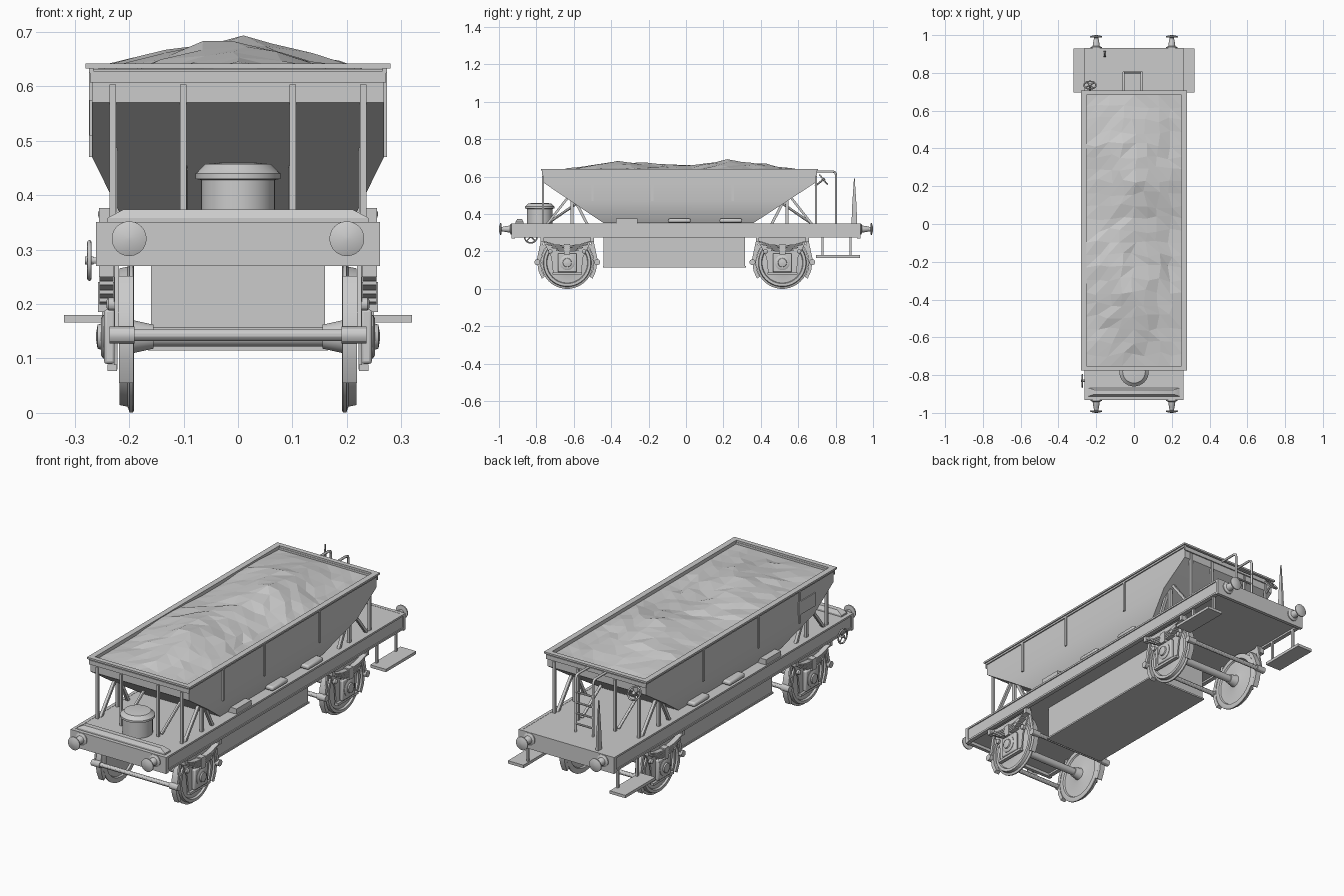
import bpy, bmesh, math, random
from mathutils import Vector

random.seed(4)

def obj(name, verts, faces):
    me = bpy.data.meshes.new(name)
    me.from_pydata(verts, [], faces)
    bm = bmesh.new()
    bm.from_mesh(me)
    bmesh.ops.recalc_face_normals(bm, faces=bm.faces)
    bm.to_mesh(me)
    bm.free()
    o = bpy.data.objects.new(name, me)
    bpy.context.collection.objects.link(o)
    return o

def loft(name, rings, caps=True):
    n = len(rings[0])
    verts = [v for r in rings for v in r]
    faces = [(k*n+i, k*n+(i+1) % n, (k+1)*n+(i+1) % n, (k+1)*n+i)
             for k in range(len(rings)-1) for i in range(n)]
    if caps:
        faces += [tuple(range(n)), tuple(range(len(verts)-n, len(verts)))]
    return obj(name, verts, faces)

def rect(x0, x1, y0, y1, z):
    return [(x0, y0, z), (x1, y0, z), (x1, y1, z), (x0, y1, z)]

def box(name, x0, x1, y0, y1, z0, z1, bevel=0):
    o = loft(name, [rect(x0, x1, y0, y1, z0), rect(x0, x1, y0, y1, z1)])
    if bevel:
        b = o.modifiers.new("bevel", 'BEVEL')
        b.width, b.segments = bevel, 2
    return o

def prism(name, prof, x0, x1):  # y-z profile extruded along x
    return loft(name, [[(x, y, z) for y, z in prof] for x in (x0, x1)])

def lathe(name, prof, loc, axis, n=28):  # (radius, distance along axis)
    a = Vector(axis).normalized()
    u = a.orthogonal().normalized()
    v = a.cross(u)
    return loft(name, [[tuple(Vector(loc) + a*t + (u*math.cos(2*math.pi*i/n) + v*math.sin(2*math.pi*i/n))*r)
                        for i in range(n)] for r, t in prof])

def rod(name, p, q, r, n=12):
    d = Vector(q) - Vector(p)
    return lathe(name, [(r, 0), (r, d.length)], p, d, n)

def tube(name, pts, r, cyclic=False):
    cu = bpy.data.curves.new(name, 'CURVE')
    cu.dimensions, cu.bevel_depth, cu.bevel_resolution = '3D', r, 2
    cu.use_fill_caps = True
    s = cu.splines.new('POLY')
    s.points.add(len(pts)-1)
    for pt, co in zip(s.points, pts):
        pt.co = (*co, 1)
    s.use_cyclic_u = cyclic
    o = bpy.data.objects.new(name, cu)
    bpy.context.collection.objects.link(o)

def handwheel(name, c, axis, r):
    c, a = Vector(c), Vector(axis).normalized()
    u = a.orthogonal().normalized()
    v = a.cross(u)
    ring = [c + (u*math.cos(t*math.pi/10) + v*math.sin(t*math.pi/10))*r for t in range(20)]
    tube(name + "_rim", ring, 0.004, True)
    for k in (0, 5):
        rod(name + "_spoke", ring[k], ring[k+10], 0.003, 8)
    rod(name + "_hub", c - a*0.008, c + a*0.008, 0.008)

# Underframe
box("deck", -0.25, 0.25, -0.925, 0.925, 0.285, 0.35)
box("under_hopper_box", -0.16, 0.16, -0.44, 0.315, 0.118, 0.29)
box("box_bottom_flange", -0.165, 0.165, -0.445, 0.32, 0.115, 0.123)
for s in (-1, 1):
    y = sorted((s*0.915, s*0.932))
    box("headstock", -0.261, 0.261, *y, 0.27, 0.351)
    x = sorted((s*0.245, s*0.261))
    for z in (0.276, 0.342):
        box("solebar_flange", *x, -0.92, 0.92, z, z+0.009)
    box("solebar_web", *sorted((s*0.24, s*0.256)), -0.92, 0.92, 0.276, 0.35)
    # buffers
    for e in (-1, 1):
        lathe("buffer", [(0.03, 0), (0.03, 0.006), (0.019, 0.012), (0.014, 0.045), (0.012, 0.048), (0.012, 0.056),
                         (0.032, 0.058), (0.032, 0.063), (0.022, 0.067), (0.004, 0.07)],
              (s*0.2, e*0.93, 0.32), (0, e, 0))

# Hopper
loft("hopper", [rect(-0.21, 0.21, -0.44, 0.36, 0.352), rect(-0.268, 0.268, -0.617, 0.542, 0.47),
                rect(-0.268, 0.268, -0.765, 0.695, 0.57), rect(-0.268, 0.268, -0.765, 0.695, 0.632),
                rect(-0.255, 0.255, -0.752, 0.682, 0.632), rect(-0.255, 0.255, -0.752, 0.682, 0.6)])
for s in (-1, 1):
    x = sorted((s*0.252, s*0.28))
    box("rim_side", *x, -0.775, 0.705, 0.633, 0.642)
    box("rim_side_lip", *sorted((s*0.265, s*0.274)), -0.77, 0.70, 0.624, 0.635)
    for y in (-0.5, -0.18, 0.25):
        box("hopper_rib", *sorted((s*0.266, s*0.274)), y-0.006, y+0.006, 0.47, 0.633)
    # end plates and posts
    end = -0.765 if s < 0 else 0.695
    box("rim_end", -0.28, 0.28, *sorted((end - s*0.013, end + s*0.011)), 0.633, 0.642)
    box("end_band", -0.272, 0.272, *sorted((end, end + s*0.006)), 0.607, 0.628)
    for px in (-0.23, -0.101, 0.101, 0.23):
        box("end_post", px-0.006, px+0.006, end-0.006, end+0.006, 0.35, 0.603)
    # diagonal side struts
    for k in (-1, 1):
        e2 = end - s*0.025
        sx = sorted((k*0.222, k*0.236))
        for a, b, zt in ((0, 0.11, 0.49), (0.13, 0.13, 0.49), (0.21, 0.14, 0.485)):
            ya, yb = e2 - s*a, e2 - s*b
            prism("strut", [(ya-0.008, 0.35), (ya+0.008, 0.35), (yb+0.008, zt), (yb-0.008, zt)], *sx)
        rod("inner_strut", (k*0.1, e2, 0.35), (k*0.1, e2 - s*0.16, 0.46), 0.007)
    # discharge covers along the deck edge
    box("deck_box", *sorted((s*0.2, s*0.255)), -0.375, -0.26, 0.35, 0.376)
    for y in (-0.035, 0.24):
        box("discharge_cover", *sorted((s*0.2, s*0.257)), y-0.06, y+0.06, 0.354, 0.376, 0.008)
box("side_plate", -0.273, -0.265, -0.62, -0.49, 0.51, 0.575)

# Ballast load: rough ridge, low at the walls
ridge = [(-0.753, 0.622), (-0.62, 0.642), (-0.5, 0.668), (-0.38, 0.688), (-0.2, 0.675), (0, 0.66),
         (0.13, 0.68), (0.22, 0.69), (0.36, 0.678), (0.48, 0.66), (0.6, 0.636), (0.69, 0.622)]
def ridge_z(y):
    for (a, za), (b, zb) in zip(ridge, ridge[1:]):
        if y <= b:
            return za + (zb-za)*(y-a)/(b-a)
    return 0.622
nx, ny, verts, faces = 8, 22, [], []
for j in range(ny+1):
    for i in range(nx+1):
        x, y = -0.256 + 0.512*i/nx, -0.753 + 1.436*j/ny
        edge = i in (0, nx) or j in (0, ny)
        cx = -0.03 + 0.035*math.sin(9*y)
        f = max(0, 1 - abs(x-cx)/0.25)**0.85
        z = 0.622 + (ridge_z(y)-0.622)*f
        if not edge:
            x += random.uniform(-0.015, 0.015)
            y += random.uniform(-0.015, 0.015)
            z += random.uniform(-0.006, 0.005)
        verts.append((x, y, z))
for j in range(ny):
    for i in range(nx):
        a, b, c, d = j*(nx+1)+i, j*(nx+1)+i+1, (j+1)*(nx+1)+i+1, (j+1)*(nx+1)+i
        faces += [(a, b, c), (a, c, d)] if i < nx/2 else [(a, b, d), (b, c, d)]
load = obj("ballast_load", verts, faces)

# Running gear
for ay in (-0.635, 0.515):
    rod("axle", (-0.2, ay, 0.14), (0.2, ay, 0.14), 0.018, 20)
    for s in (-1, 1):
        lathe("wheel", [(0.022, -0.05), (0.03, -0.014), (0.05, -0.009), (0.112, -0.006), (0.116, -0.014), (0.136, -0.014),
                        (0.14, -0.012), (0.14, -0.006), (0.129, -0.002), (0.126, 0.013), (0.112, 0.013), (0.108, 0.004),
                        (0.045, 0.007), (0.03, 0.014)], (s*0.205, ay, 0.14), (s, 0, 0), 36)
        xs = lambda a, b: sorted((s*a, s*b))
        prism("axle_guard", [(ay+y, z) for y, z in ((-0.135, 0.28), (-0.125, 0.25), (-0.085, 0.17), (-0.075, 0.08),
              (0.075, 0.08), (0.085, 0.17), (0.125, 0.25), (0.135, 0.28))], *xs(0.221, 0.228))
        box("axlebox", *xs(0.226, 0.246), ay-0.05, ay+0.05, 0.09, 0.19, 0.005)
        lathe("axlebox_cover", [(0.04, 0), (0.04, 0.01), (0.033, 0.014), (0.024, 0.014), (0.022, 0.02), (0.005, 0.023)],
              (s*0.238, ay, 0.14), (s, 0, 0), 24)
        box("guard_tie", *xs(0.222, 0.24), ay-0.08, ay+0.08, 0.077, 0.089)
        # leaf spring
        for k in range(4):
            L, zc = 0.135 - 0.025*k, 0.232 - 0.009*k
            top = [(ay + L*t, zc + 1.6*(L*t)**2) for t in (-1, -0.5, 0, 0.5, 1)]
            prism("spring_leaf", top + [(y, z-0.007) for y, z in top[::-1]], *xs(0.229, 0.254))
        box("spring_buckle", *xs(0.227, 0.257), ay-0.016, ay+0.016, 0.185, 0.24)
        for e in (-1, 1):
            box("spring_hanger", *xs(0.228, 0.255), ay+e*0.133-0.009, ay+e*0.133+0.009, 0.25, 0.282)
            lathe("guard_bolt", [(0.012, 0), (0.012, 0.012), (0.006, 0.016)], (s*0.226, ay+e*0.09, 0.20), (s, 0, 0), 12)
            # brake shoe hugging the tread
            arc = [math.radians(d) for d in (-32, -16, 0, 16, 32, 44)]
            prism("brake_shoe", [(ay+e*0.142*math.cos(t), 0.14+0.142*math.sin(t)) for t in arc] +
                  [(ay+e*0.16*math.cos(t), 0.14+0.16*math.sin(t)) for t in arc[::-1]], *xs(0.192, 0.219))
            prism("brake_hanger", [(ay+e*0.152, 0.13), (ay+e*0.168, 0.13), (ay+e*0.135, 0.285), (ay+e*0.119, 0.285)],
                  *xs(0.219, 0.227))
            rod("brake_pin", (s*0.19, ay+e*0.16, 0.143), (s*0.236, ay+e*0.16, 0.143), 0.016)
    for e in (-1, 1):
        rod("brake_beam", (-0.2, ay+e*0.16, 0.143), (0.2, ay+e*0.16, 0.143), 0.011)

# Front platform: tank, tread bar and side handwheel
lathe("tank", [(0.068, 0), (0.068, 0.078), (0.078, 0.08), (0.078, 0.09), (0.07, 0.097), (0.06, 0.107), (0.03, 0.11)],
      (0, -0.782, 0.35), (0, 0, 1), 32)
loft("front_bar", [rect(-0.24, 0.24, -0.912, -0.868, 0.35), rect(-0.24, 0.24, -0.912, -0.868, 0.358),
                   rect(-0.21, 0.21, -0.902, -0.878, 0.374)])
handwheel("side_handwheel", (-0.273, -0.83, 0.28), (1, 0, 0), 0.034)
rod("side_handwheel_shaft", (-0.275, -0.83, 0.28), (-0.23, -0.83, 0.28), 0.006)

# Rear platform: ladder, lamp post, brake wheel and steps
for x in (-0.055, 0.04):
    tube("ladder_rail", [(x, 0.70, 0.628), (x, 0.785, 0.628), (x, 0.797, 0.623), (x, 0.802, 0.61), (x, 0.802, 0.35)], 0.006)
for k in range(4):
    rod("ladder_rung", (-0.055, 0.802, 0.39+k*0.052), (0.04, 0.802, 0.39+k*0.052), 0.005, 8)
loft("pointed_post", [rect(-0.162, -0.148, 0.885, 0.915, 0.35), rect(-0.16, -0.15, 0.888, 0.912, 0.44),
                      rect(-0.157, -0.153, 0.898, 0.902, 0.592)])
handwheel("brake_handwheel", (-0.233, 0.735, 0.585), (0, 0.75, 0.6), 0.032)
rod("brake_handwheel_shaft", (-0.233, 0.69, 0.55), (-0.233, 0.735, 0.585), 0.005)
for s in (-1, 1):
    box("step_board", *sorted((s*0.235, s*0.32)), 0.695, 0.93, 0.166, 0.18)
    for y in (0.73, 0.88):
        box("step_hanger", *sorted((s*0.24, s*0.25)), y-0.006, y+0.006, 0.17, 0.29)

# Smooth round parts, keep sharp edges and the faceted load
for o in bpy.data.objects:
    o.select_set(o.type == 'MESH' and o != load)
    if o.select_get():
        bpy.context.view_layer.objects.active = o
bpy.ops.object.shade_smooth_by_angle(angle=math.radians(30))
